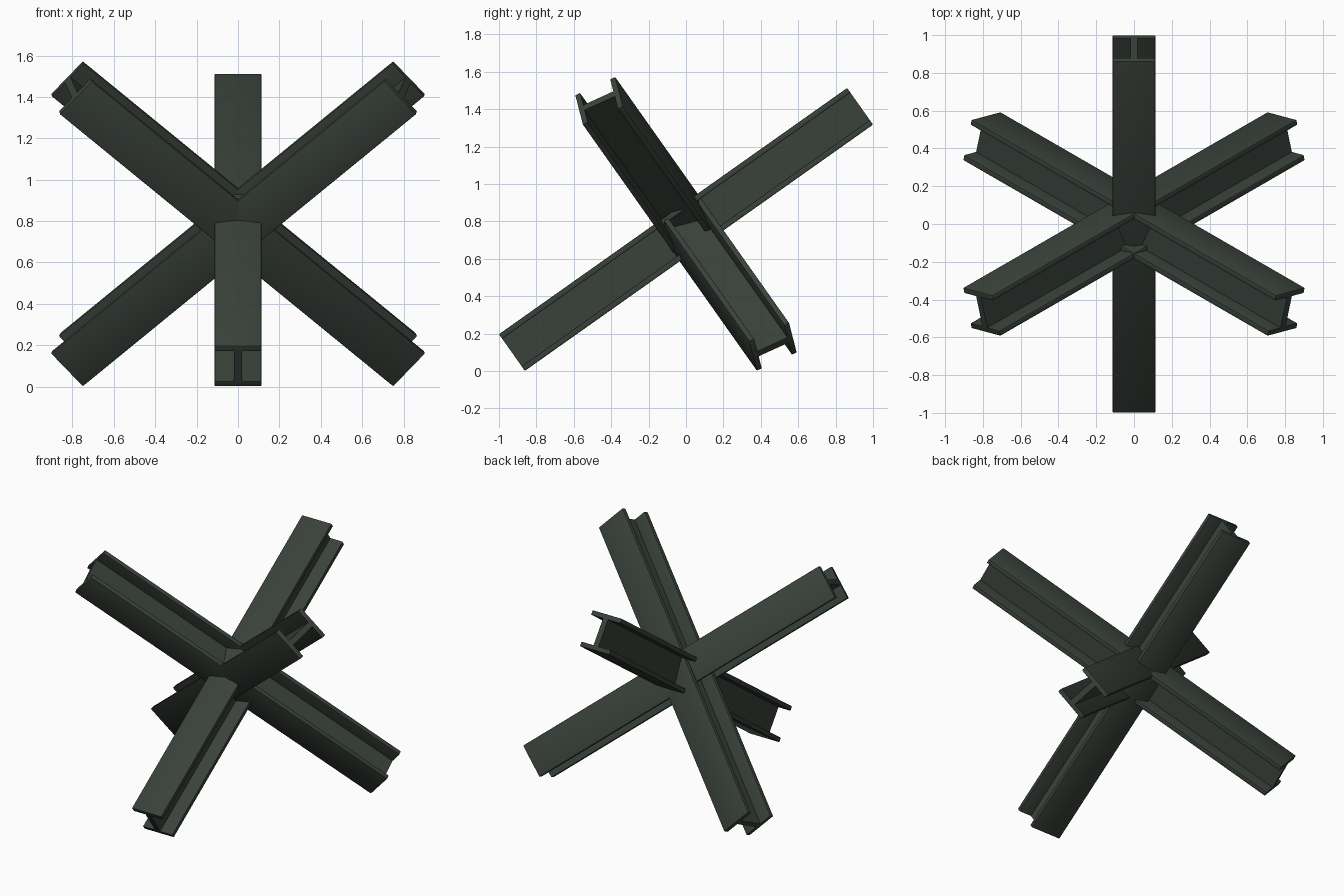
import bpy, bmesh, math
from mathutils import Matrix, Vector

if "Cube" in bpy.data.objects:
    bpy.data.objects.remove(bpy.data.objects["Cube"])

LENGTH, DEPTH, WIDTH = 2.28, 0.24, 0.226   # beam length, section height, flange width
FLANGE, WEB = 0.03, 0.038                  # plate thicknesses
PITCH = math.atan(1 / math.sqrt(2))        # three beams at right angles to each other

steel = bpy.data.materials.new("dark green steel")
steel.diffuse_color = (0.042, 0.054, 0.043, 1)
steel.use_nodes = True
steel.node_tree.nodes["Principled BSDF"].inputs["Base Color"].default_value = steel.diffuse_color


def i_beam(name, turn, roll, height):
    """I-section extruded along Y, rolled, pitched up and turned about Z."""
    w, d, t, f = WIDTH / 2, DEPTH / 2, WEB / 2, FLANGE
    half = [(t, -d + f), (w, -d + f), (w, -d)]
    right = half[::-1] + [(x, -z) for x, z in half]
    profile = right + [(-x, z) for x, z in right[::-1]]

    bm = bmesh.new()
    face = bm.faces.new([bm.verts.new((x, -LENGTH / 2, z)) for x, z in profile])
    ext = bmesh.ops.extrude_face_region(bm, geom=[face])
    tip = [v for v in ext["geom"] if isinstance(v, bmesh.types.BMVert)]
    bmesh.ops.translate(bm, verts=tip, vec=(0, LENGTH, 0))
    bmesh.ops.recalc_face_normals(bm, faces=bm.faces)
    # Slightly worn outer edges
    edges = [e for e in bm.edges if all(abs(v.co.x) > t + 0.01 for v in e.verts)]
    bmesh.ops.bevel(bm, geom=edges, offset=0.005, segments=2,
                    profile=0.5, affect='EDGES')
    spin = (Matrix.Rotation(turn, 4, 'Z') @ Matrix.Rotation(PITCH, 4, 'X')
            @ Matrix.Rotation(roll, 4, 'Y'))
    bm.transform(Matrix.Translation(Vector((0, 0, height))) @ spin)

    mesh = bpy.data.meshes.new(name)
    bm.to_mesh(mesh)
    bm.free()
    mesh.materials.append(steel)
    obj = bpy.data.objects.new(name, mesh)
    bpy.context.collection.objects.link(obj)
    bpy.ops.object.select_all(action='DESELECT')
    obj.select_set(True)
    bpy.context.view_layer.objects.active = obj
    bpy.ops.object.shade_smooth_by_angle(angle=math.radians(30))
    return obj


# Beam leaning back, then the crossed pair, mirrored left and right
i_beam("rear_beam", 0, 0, 0.757)
for side, name in ((1, "left_beam"), (-1, "right_beam")):
    i_beam(name, side * math.radians(120), side * math.radians(60), 0.787)
